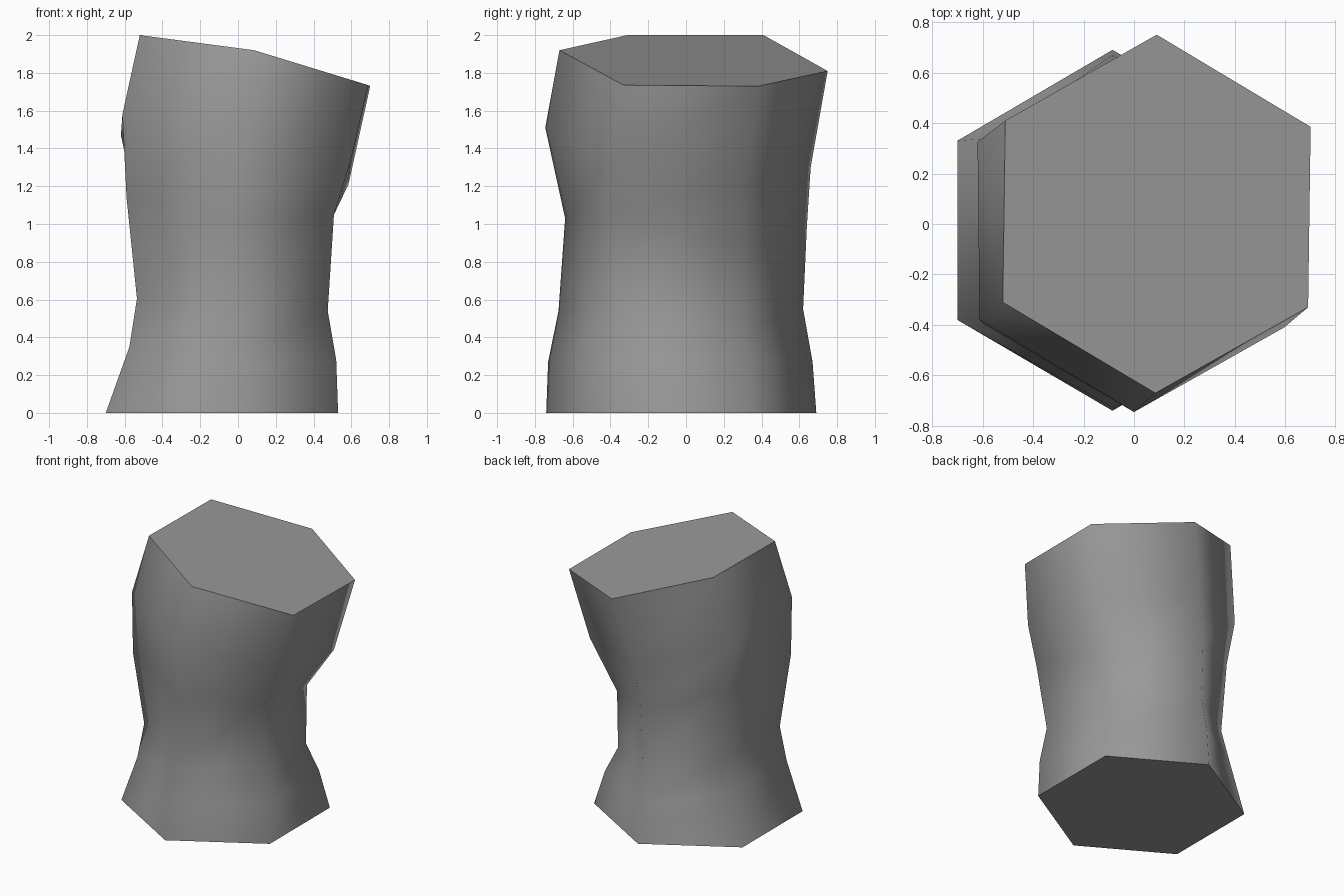
import bpy, bmesh

# Cross-sections from bottom to top, corners in order:
# left back, left front, front, right front, right back, back
rings = [
    [(-.70, .33, 0), (-.70, -.38, 0), (-.085, -.74, 0), (.53, -.38, 0), (.53, .33, 0), (-.085, .69, 0)],
    [(-.56, .34, .36), (-.575, -.37, .35), (-.08, -.73, .27), (.52, -.375, .28), (.446, .32, .265), (-.085, .67, .27)],
    [(-.50, .325, .58), (-.535, -.346, .605), (-.06, -.675, .54), (.475, -.355, .54), (.36, .29, .45), (-.078, .62, .55)],
    [(-.545, .33, 1.12), (-.59, -.40, 1.14), (-.04, -.64, 1.03), (.508, -.425, 1.05), (.354, .31, .88), (-.075, .64, .99)],
    [(-.62, .325, 1.47), (-.612, -.38, 1.58), (0, -.745, 1.51), (.595, -.41, 1.33), (.585, .30, 1.21), (-.03, .66, 1.30)],
    [(-.51, .41, 2.0), (-.52, -.31, 2.0), (.085, -.67, 1.92), (.69, -.33, 1.735), (.70, .385, 1.73), (.09, .75, 1.81)],
]

# Loft the bent six-sided column
bm = bmesh.new()
loops = [[bm.verts.new(p) for p in ring] for ring in rings]
for lower, upper in zip(loops, loops[1:]):
    for i in range(6):
        j = (i + 1) % 6
        bm.faces.new((lower[i], lower[j], upper[j], upper[i])).smooth = True

# Flat end caps with crisp rims
caps = [bm.faces.new(loops[0][::-1]), bm.faces.new(loops[-1])]
for cap in caps:
    for edge in cap.edges:
        edge.smooth = False
bmesh.ops.recalc_face_normals(bm, faces=bm.faces[:])

mesh = bpy.data.meshes.new("bent_column")
bm.to_mesh(mesh)
bm.free()
grey = bpy.data.materials.new("mid grey")
grey.diffuse_color = (0.32, 0.32, 0.32, 1)
mesh.materials.append(grey)
bpy.context.collection.objects.link(bpy.data.objects.new("bent_column", mesh))
